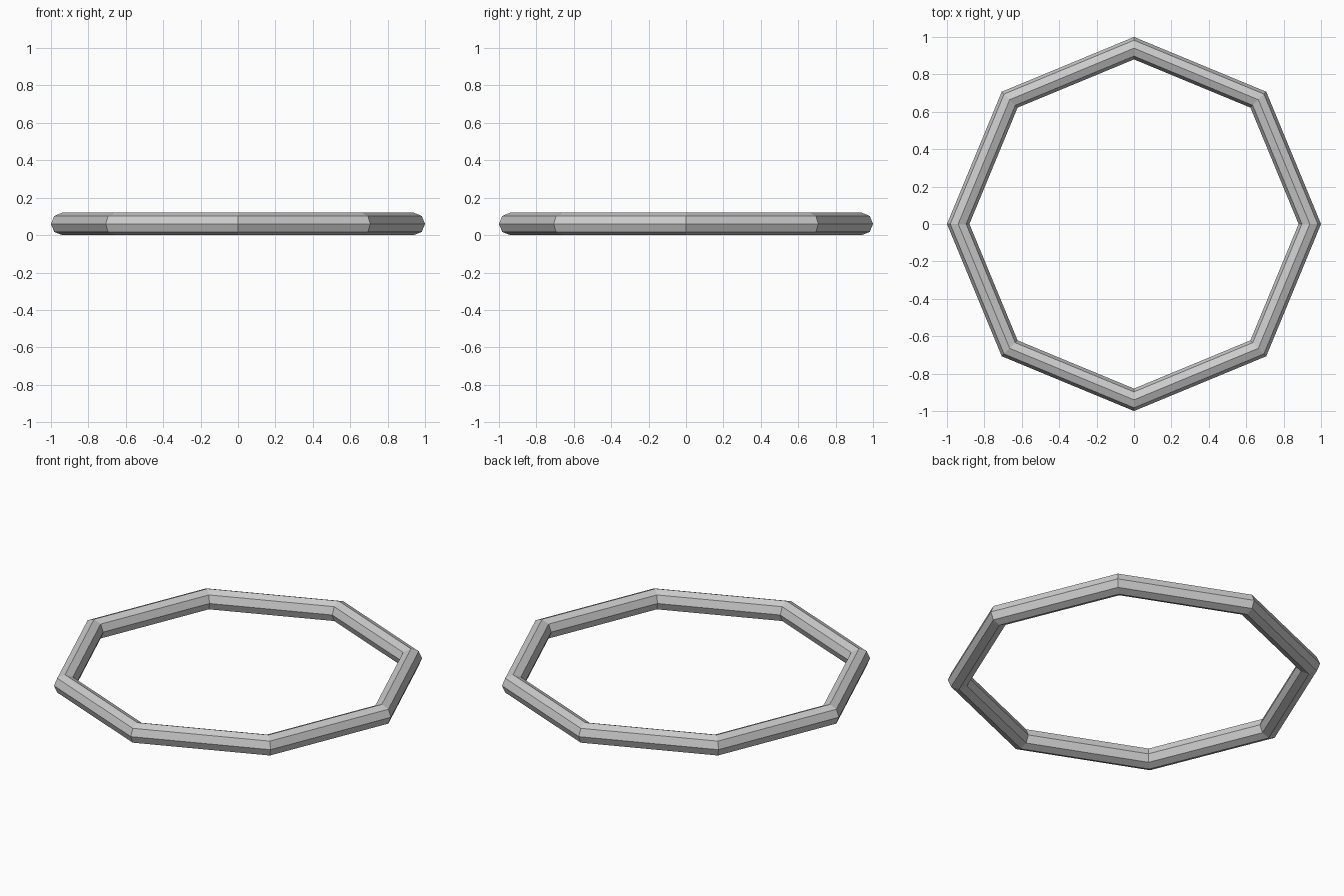
import bpy

if "Cube" in bpy.data.objects:
    bpy.data.objects.remove(bpy.data.objects["Cube"])

# Low-poly octagonal ring lying flat on the ground
bpy.ops.mesh.primitive_torus_add(
    major_segments=8, minor_segments=8,
    major_radius=0.94, minor_radius=0.06,
    location=(0, 0, 0.06))
ring = bpy.context.object
ring.name = "ring"
bpy.ops.object.shade_flat()
